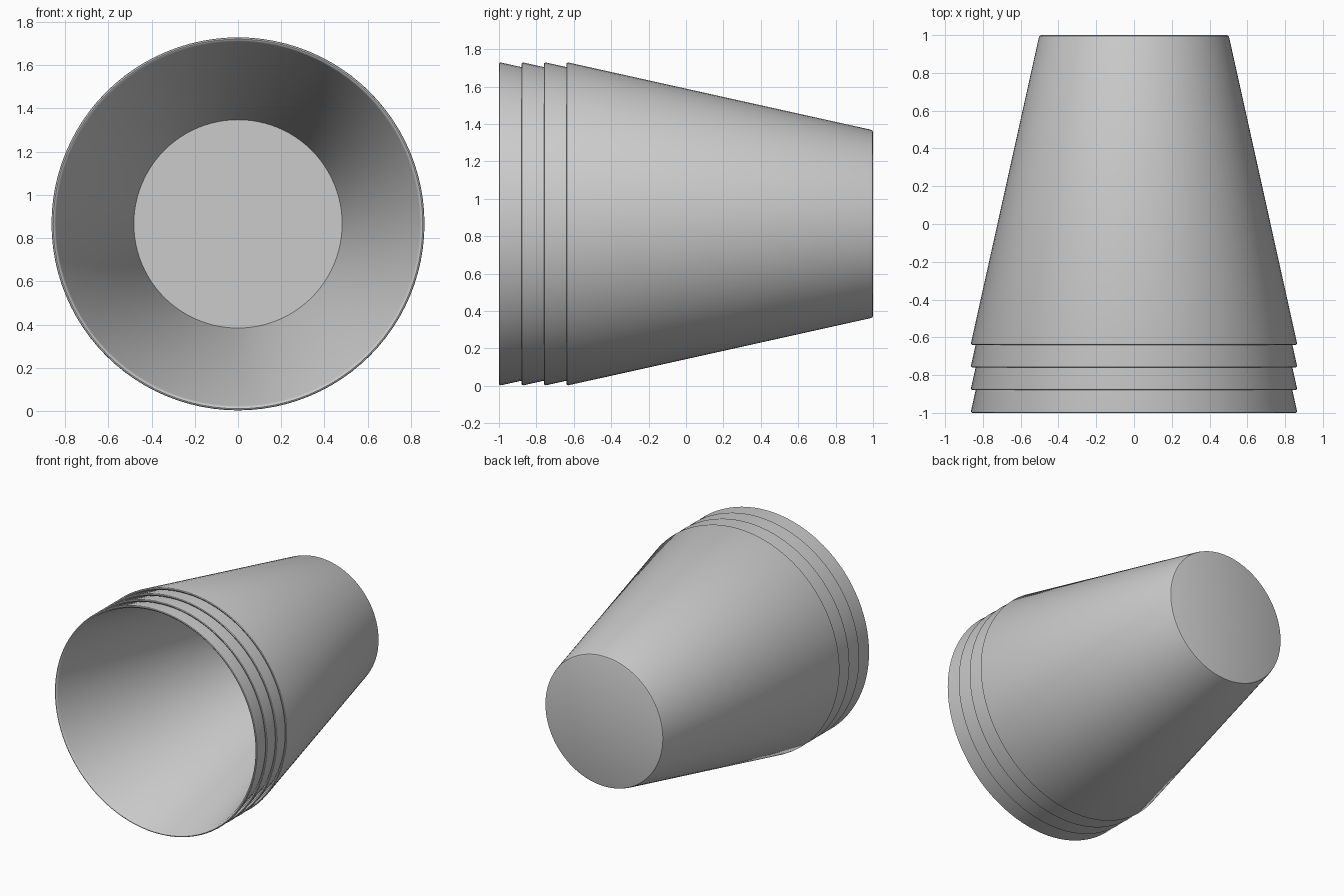
import bpy, bmesh
from math import cos, sin, tau

if "Cube" in bpy.data.objects:
    bpy.data.objects.remove(bpy.data.objects["Cube"])

SEGMENTS = 96
CENTRE_Z = 0.866
STEP = 0.12          # gap between nested rims
COUNT = 4

# (radius, distance from rim): outer base -> rounded lip -> inner base
PROFILE = [
    (0.490, 1.640), (0.500, 1.636), (0.505, 1.622),
    (0.863, 0.010), (0.861, 0.003), (0.855, 0.000),
    (0.848, 0.003), (0.842, 0.012),
    (0.482, 1.620),
]


def cup_mesh():
    bm = bmesh.new()
    rings = []
    for r, y in PROFILE:
        rings.append([bm.verts.new((r * cos(tau * i / SEGMENTS), y,
                                    r * sin(tau * i / SEGMENTS)))
                      for i in range(SEGMENTS)])
    for a, b in zip(rings, rings[1:]):
        for i in range(SEGMENTS):
            j = (i + 1) % SEGMENTS
            bm.faces.new((a[i], a[j], b[j], b[i]))
    # outer and inner base discs
    bm.faces.new(rings[0])
    bm.faces.new(rings[-1])
    bmesh.ops.recalc_face_normals(bm, faces=bm.faces)
    mesh = bpy.data.meshes.new("cup")
    bm.to_mesh(mesh)
    bm.free()
    return mesh


# nested stack of cups lying on its side, open end to the front
mesh = cup_mesh()
for k in range(COUNT):
    cup = bpy.data.objects.new(f"cup_{k + 1}", mesh)
    cup.location = (0, -1 + k * STEP, CENTRE_Z)
    bpy.context.collection.objects.link(cup)
    cup.select_set(True)
    bpy.context.view_layer.objects.active = cup

mesh.shade_smooth()
mesh.set_sharp_from_angle(angle=0.6)
